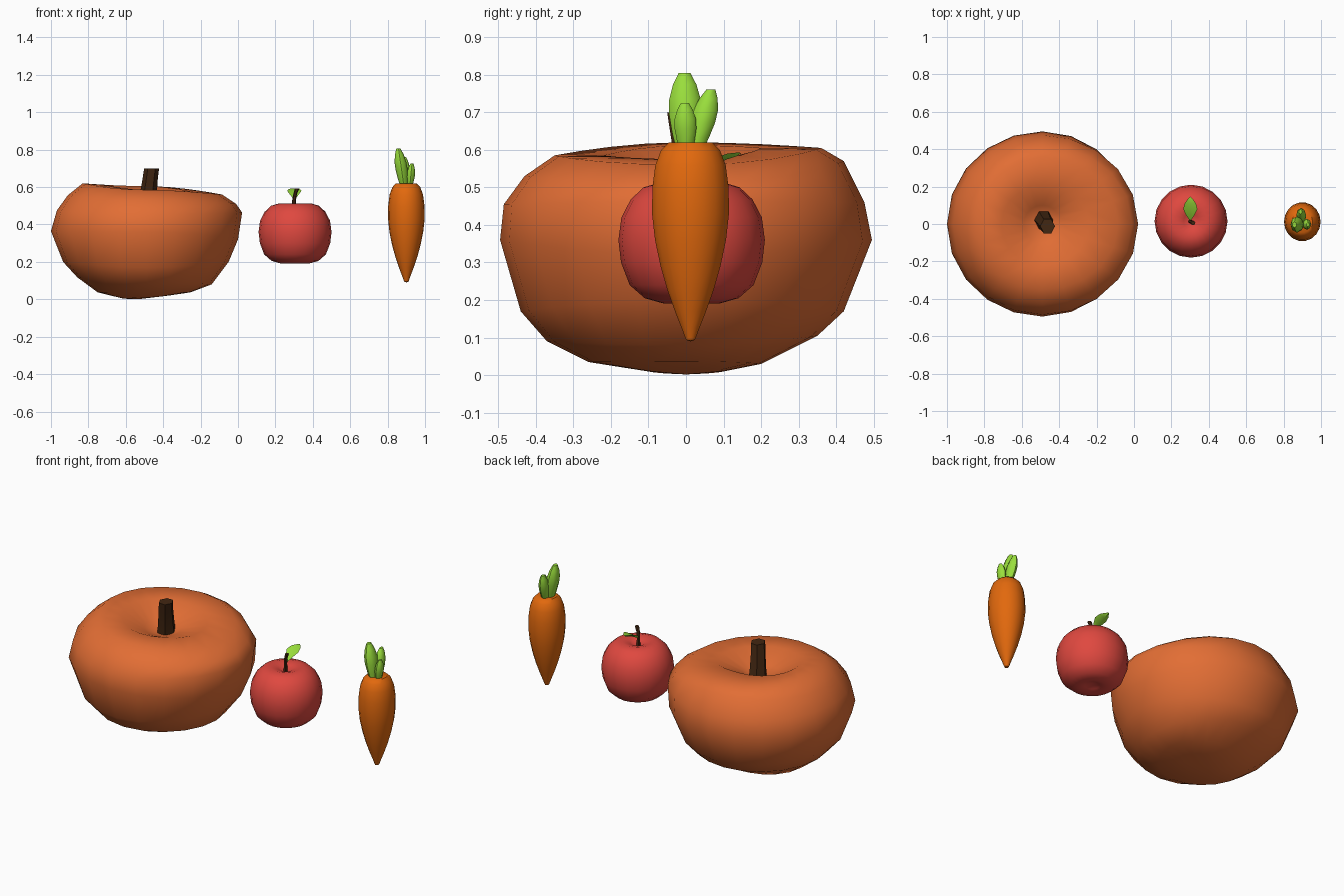
import bpy
from math import sin, cos, pi, radians
from mathutils import Vector

if "Cube" in bpy.data.objects:
    bpy.data.objects.remove(bpy.data.objects["Cube"])


def material(name, rgb):
    m = bpy.data.materials.new(name)
    m.diffuse_color = (*rgb, 1)
    m.use_nodes = True
    m.node_tree.nodes["Principled BSDF"].inputs["Base Color"].default_value = m.diffuse_color
    return m


PUMPKIN = material("pumpkin_skin", (0.76, 0.155, 0.035))
APPLE = material("apple_skin", (0.74, 0.065, 0.05))
CARROT = material("carrot_skin", (0.76, 0.14, 0.004))
GREEN = material("leaf_green", (0.32, 0.73, 0.045))
BARK = material("stem_brown", (0.055, 0.02, 0.006))


def skin(name, rings, mat, start=None, end=None, angle=50):
    """Bridge closed rings, capping each end with a pole or an n-gon."""
    n = len(rings[0])
    verts = [v for r in rings for v in r]
    faces = [(k * n + i, k * n + (i + 1) % n, (k + 1) * n + (i + 1) % n, (k + 1) * n + i)
             for k in range(len(rings) - 1) for i in range(n)]
    last = (len(rings) - 1) * n
    if start:
        verts.append(start)
        p = len(verts) - 1
        faces += [(p, (i + 1) % n, i) for i in range(n)]
    else:
        faces.append(tuple(reversed(range(n))))
    if end:
        verts.append(end)
        p = len(verts) - 1
        faces += [(last + i, last + (i + 1) % n, p) for i in range(n)]
    else:
        faces.append(tuple(last + i for i in range(n)))
    me = bpy.data.meshes.new(name)
    me.from_pydata([tuple(v) for v in verts], [], faces)
    me.materials.append(mat)
    ob = bpy.data.objects.new(name, me)
    bpy.context.collection.objects.link(ob)
    bpy.ops.object.select_all(action='DESELECT')
    ob.select_set(True)
    bpy.context.view_layer.objects.active = ob
    bpy.ops.object.shade_smooth_by_angle(angle=radians(angle))
    return ob


def lathe(name, cx, cy, profile, mat, n, sx=1, bottom=None, top=None):
    rings = [[(cx + sx * r * cos(2 * pi * i / n), cy + r * sin(2 * pi * i / n), z)
              for i in range(n)] for r, z in profile]
    return skin(name, rings, mat, bottom and (cx, cy, bottom), top and (cx, cy, top))


def stalk(name, path, radii, mat, n=8, rib=0, sx=1, sy=1):
    """Mostly upright tube; rib pulls in every other side."""
    rings = [[(p[0] + sx * r * (1 - rib * (i % 2)) * cos(2 * pi * i / n),
               p[1] + sy * r * (1 - rib * (i % 2)) * sin(2 * pi * i / n), p[2])
              for i in range(n)] for p, r in zip(path, radii)]
    return skin(name, rings, mat)


# Pumpkin: lopsided lathe blended from four side profiles (radius, height)
right = [(.12, .02), (.235, .037), (.35, .08), (.44, .2), (.49, .32), (.512, .463),
         (.48, .51), (.405, .56), (.25, .575), (.1, .53)]
back = [(.1, .01), (.2, .03), (.35, .105), (.42, .17), (.495, .36), (.475, .46),
        (.42, .57), (.36, .605), (.2, .605), (.1, .54)]
left = [(.12, .003), (.26, .037), (.37, .118), (.445, .2), (.51, .364), (.478, .476),
        (.42, .556), (.34, .62), (.22, .612), (.1, .54)]
front = [(.1, .01), (.26, .035), (.37, .09), (.44, .17), (.495, .36), (.485, .455),
         (.43, .53), (.35, .585), (.22, .585), (.1, .53)]
N = 20
rings = []
for pts in zip(right, back, left, front):
    ring = []
    for i in range(N):
        c, s = cos(2 * pi * i / N), sin(2 * pi * i / N)
        w = [max(c, 0)**2, max(s, 0)**2, max(-c, 0)**2, max(-s, 0)**2]
        r = sum(a * p[0] for a, p in zip(w, pts))
        z = sum(a * p[1] for a, p in zip(w, pts))
        ring.append((-.49 + r * c, r * s, z))
    rings.append(ring)
skin("pumpkin", rings, PUMPKIN, (-.52, 0, .002), (-.48, .02, .49), 60)
stalk("pumpkin_stem", [(-.485, .025, .48), (-.48, .015, .56), (-.47, -.002, .64), (-.462, -.012, .7)],
      [.056, .048, .043, .042], BARK, 12, .15, .95, 1.05)

# Apple with a dimple at both ends
lathe("apple", .305, .015,
      [(.04, .2), (.075, .191), (.125, .205), (.165, .24), (.188, .3), (.195, .36),
       (.187, .42), (.162, .468), (.128, .5), (.085, .513), (.04, .5)],
      APPLE, 20, bottom=.215, top=.475)
stalk("apple_stem", [(.3, .015, .47), (.3, .015, .53), (.306, .01, .565), (.316, .006, .592)],
      [.011, .01, .01, .012], BARK, 6)

# Apple leaf: folded blade rising towards the back
blade = [(.02, .004, .535), (.05, .024, .553), (.08, .038, .568), (.11, .03, .581), (.135, .012, .589)]
rings = [[(.301 + w, y, z + .3 * w), (.301, y, z + .003), (.301 - w, y, z + .3 * w),
          (.301, y, z - .006)] for y, w, z in blade]
skin("apple_leaf", [[r[0], r[1], r[2], r[3]] for r in rings], GREEN, end=(.301, .148, .592))

# Carrot root
lathe("carrot", .9, .012,
      [(.012, .094), (.024, .125), (.042, .17), (.062, .225), (.081, .29), (.096, .36), (.104, .43),
       (.103, .5), (.095, .56), (.079, .6), (.058, .62)],
      CARROT, 18, .94, bottom=.09, top=.615)

# Carrot tops: three plump blades leaning outwards
for name, base, tip, r in [("tall", (.888, 0, .6), (.858, -.004, .805), .043),
                           ("back", (.9, .025, .6), (.89, .066, .76), .034),
                           ("short", (.918, 0, .6), (.93, -.003, .725), .029)]:
    b, t = Vector(base), Vector(tip)
    steps = [(0, .6), (.2, .82), (.45, 1), (.65, .98), (.85, .72), (1, .36)]
    stalk("carrot_leaf_" + name, [b.lerp(t, f) for f, _ in steps],
          [r * k for _, k in steps], GREEN, 8, 0, .75, 1)
